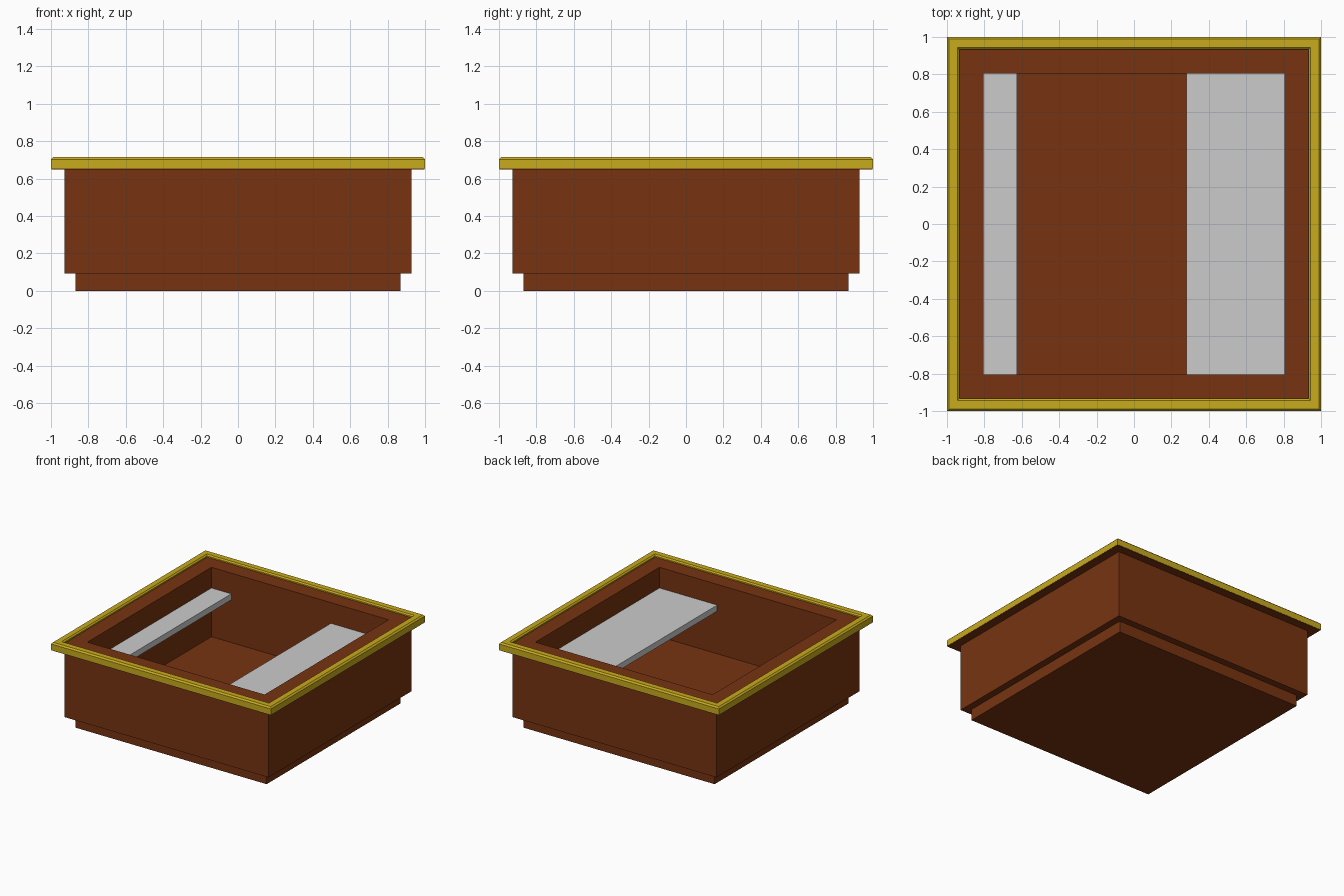
import bpy
import bmesh

if "Cube" in bpy.data.objects:
    bpy.data.objects.remove(bpy.data.objects["Cube"])


def material(name, rgb):
    mat = bpy.data.materials.new(name)
    mat.diffuse_color = (*rgb, 1)
    mat.use_nodes = True
    mat.node_tree.nodes["Principled BSDF"].inputs["Base Color"].default_value = mat.diffuse_color
    return mat


def finish(name, bm, mat=None):
    bmesh.ops.recalc_face_normals(bm, faces=bm.faces)
    mesh = bpy.data.meshes.new(name)
    bm.to_mesh(mesh)
    bm.free()
    obj = bpy.data.objects.new(name, mesh)
    bpy.context.collection.objects.link(obj)
    if mat:
        mesh.materials.append(mat)
    return obj


def square_sweep(name, profile, mat, closed):
    """Sweep a (half width, height) profile around a square; cap the ends if open."""
    bm = bmesh.new()
    corners = [(-1, -1), (1, -1), (1, 1), (-1, 1)]
    rings = [[bm.verts.new((sx * r, sy * r, z)) for sx, sy in corners] for r, z in profile]
    pairs = list(zip(rings, rings[1:]))
    if closed:
        pairs.append((rings[-1], rings[0]))
    else:
        bm.faces.new(rings[0])
        bm.faces.new(rings[-1])
    for a, b in pairs:
        for i in range(4):
            j = (i + 1) % 4
            bm.faces.new((a[i], a[j], b[j], b[i]))
    return finish(name, bm, mat)


def slat(name, x0, x1, half_y, z0, z1):
    bm = bmesh.new()
    bmesh.ops.create_cube(bm, size=1)
    for v in bm.verts:
        v.co.x = x0 if v.co.x < 0 else x1
        v.co.y = -half_y if v.co.y < 0 else half_y
        v.co.z = z0 if v.co.z < 0 else z1
    return finish(name, bm)


brown = material("brown", (0.185, 0.034, 0.0055))
gold = material("gold", (0.577, 0.407, 0.0125))

# Hollow box: recessed plinth, outside, thin flange under the trim, rim, inside wall, floor
square_sweep("box_body", [(0.869, 0), (0.869, 0.093), (0.927, 0.093), (0.927, 0.65),
                          (0.998, 0.65), (0.998, 0.653), (0.933, 0.653), (0.933, 0.695),
                          (0.805, 0.695), (0.805, 0.125)], brown, False)

# Chamfered trim around the rim
square_sweep("rim_trim", [(0.933, 0.653), (1, 0.653), (1, 0.703), (0.988, 0.715),
                          (0.943, 0.715), (0.933, 0.705)], gold, True)

# Two inner shelves of different widths
slat("narrow_shelf", -0.805, -0.625, 0.805, 0.475, 0.525)
slat("wide_shelf", 0.28, 0.805, 0.805, 0.475, 0.525)
